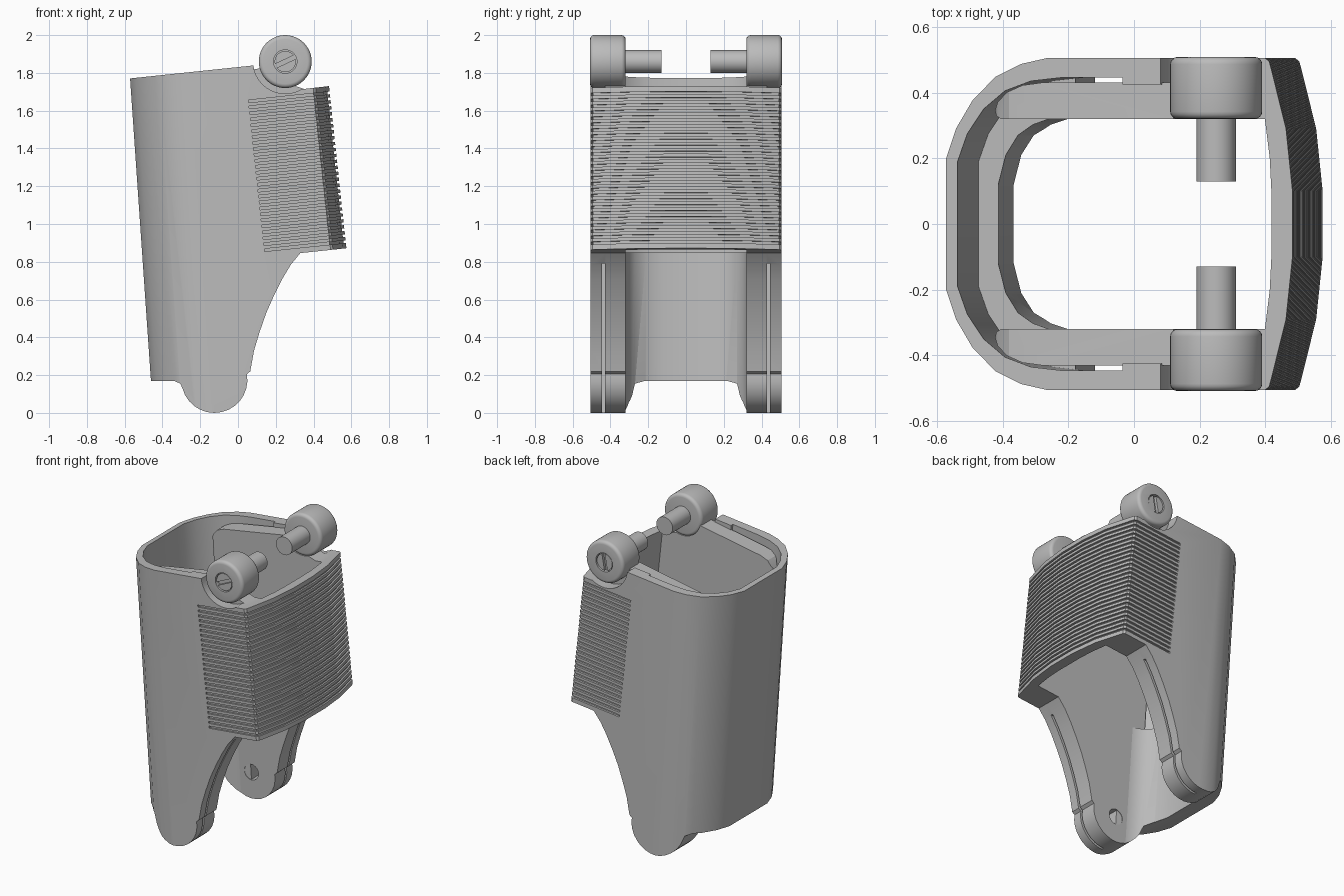
import bpy, bmesh, math
from mathutils import Matrix

if "Cube" in bpy.data.objects:
    bpy.data.objects.remove(bpy.data.objects["Cube"])

grey = bpy.data.materials.new("plain_grey")
grey.use_nodes = True
grey.diffuse_color = (0.5, 0.5, 0.5, 1)
grey.node_tree.nodes["Principled BSDF"].inputs["Base Color"].default_value = (0.5, 0.5, 0.5, 1)

REF_Z = 1.75          # height at which plan outlines are given
LEAN_BACK, LEAN_GRIP, SLOPE = 0.069, 0.107, 0.105


def to_object(name, bm):
    bmesh.ops.recalc_face_normals(bm, faces=bm.faces)
    mesh = bpy.data.meshes.new(name)
    bm.to_mesh(mesh)
    bm.free()
    ob = bpy.data.objects.new(name, mesh)
    bpy.context.collection.objects.link(ob)
    mesh.materials.append(grey)
    return ob


def add_prism(bm, bottom, top):
    a = [bm.verts.new(p) for p in bottom]
    b = [bm.verts.new(p) for p in top]
    bm.faces.new(a)
    bm.faces.new(b)
    for i in range(len(a)):
        j = (i + 1) % len(a)
        bm.faces.new((a[i], a[j], b[j], b[i]))


def lean(x, y, z):
    """Shift a plan point along the leaning axis of the body."""
    k = LEAN_BACK if x < 0 else LEAN_GRIP
    return (x - k * (z - REF_Z), y, z)


def plan_prism(name, plan, z0, z1):
    bm = bmesh.new()
    add_prism(bm, [lean(x, y, z0) for x, y in plan], [lean(x, y, z1) for x, y in plan])
    return to_object(name, bm)


def side_prism(name, profile, y0=-1, y1=1):
    bm = bmesh.new()
    add_prism(bm, [(x, y0, z) for x, z in profile], [(x, y1, z) for x, z in profile])
    return to_object(name, bm)


def cylinder(name, x, z, r, y0, y1, segments=40):
    bm = bmesh.new()
    bmesh.ops.create_cone(bm, cap_ends=True, segments=segments, radius1=r, radius2=r,
                          depth=abs(y1 - y0),
                          matrix=Matrix.Translation((x, (y0 + y1) / 2, z))
                          @ Matrix.Rotation(math.pi / 2, 4, 'X'))
    return to_object(name, bm)


def box(name, lo, hi):
    return side_prism(name, [(lo[0], lo[2]), (hi[0], lo[2]), (hi[0], hi[2]), (lo[0], hi[2])],
                      lo[1], hi[1])


def apply_mods(ob):
    bpy.context.view_layer.objects.active = ob
    for m in list(ob.modifiers):
        bpy.ops.object.modifier_apply(modifier=m.name)


def cut(ob, cutter, operation='DIFFERENCE'):
    m = ob.modifiers.new("cut", 'BOOLEAN')
    m.operation, m.solver, m.object = operation, 'EXACT', cutter
    apply_mods(ob)
    bpy.data.objects.remove(cutter)


def sym(half):
    return half + [(x, -y) for x, y in reversed(half)]


def arc(cx, cz, r, a0, a1, n):
    return [(cx + r * math.cos(math.radians(a0 + (a1 - a0) * i / n)),
             cz + r * math.sin(math.radians(a0 + (a1 - a0) * i / n))) for i in range(n + 1)]


# Side outlines: shared lower edge with the curved tongue
PX, PZ = 0.25, 1.86
lower = [(0.7, 0.885), (0.33, 0.846), (0.28, 0.785), (0.235, 0.71), (0.19, 0.62), (0.15, 0.53),
         (0.115, 0.43), (0.085, 0.33), (0.065, 0.22)]
lower += arc(-0.125, 0.175, 0.175, 10, -165, 14)
lower += [(-0.305, 0.155), (-0.34, 0.17), (-0.7, 0.165)]
right_top = [(0.35, 1.715), (0.7, 1.755)]
shell_side = lower + [(-0.7, 1.757)] + arc(PX, PZ, 0.17, 187, 302, 14) + right_top
plate_side = lower + [(-0.45, 1.2), (-0.43, 1.62), (-0.415, 1.68), (-0.38, 1.725), (-0.33, 1.745)]
plate_side += arc(PX, PZ, 0.135, 195, 290, 12) + right_top

# Outer shell: rounded back, straight sides, bowed front
outer = sym([(0.48, 0.1), (0.46, 0.29), (0.415, 0.47), (0.408, 0.495), (0.395, 0.505),
             (-0.26, 0.505), (-0.34, 0.487), (-0.42, 0.447), (-0.49, 0.375), (-0.54, 0.29),
             (-0.57, 0.2)])
cavity = sym([(0.415, 0.1), (0.41, 0.2), (0.395, 0.32), (0.38, 0.425), (-0.03, 0.425),
              (-0.03, 0.445), (-0.22, 0.445), (-0.31, 0.435), (-0.39, 0.405), (-0.455, 0.35),
              (-0.505, 0.275), (-0.535, 0.19)])
shell = plan_prism("outer_shell", outer, -0.1, 2.1)
cut(shell, plan_prism("cavity_cutter", cavity, -0.2, 2.2))
cut(shell, side_prism("side_cutter", shell_side), 'INTERSECT')
for s in (-1, 1):
    ys = sorted((s * 0.40, s * 0.445))
    cut(shell, box("slot_cutter", (-0.2, ys[0], -0.2), (0.6, ys[1], 0.79)))

# Grip grooves wrapped around the front
groove = sym([(0.463, 0.1), (0.444, 0.285), (0.401, 0.46), (0.39, 0.492), (0.045, 0.492),
              (0.038, 0.53), (0.45, 0.53), (0.52, 0.46), (0.56, 0.1)][::-1])
bm = bmesh.new()
inner_path = [(0.463, 0.1), (0.444, 0.285), (0.401, 0.46), (0.39, 0.492), (0.045, 0.492)]
outer_path = [(0.56, 0.1), (0.52, 0.46), (0.45, 0.53), (0.045, 0.53)]
groove = sym(inner_path[::-1]) + sym(outer_path[::-1])[::-1]
for i in range(26):
    z = 1.65 - 0.0315 * i
    rings = []
    for dz in (-0.007, 0.007):
        pts = [lean(x, y, z + dz) for x, y in groove]
        rings.append([(x, y, h + SLOPE * (px - 0.055)) for (x, y, h), (px, _) in zip(pts, groove)])
    add_prism(bm, *rings)
cut(shell, to_object("groove_cutter", bm))

# Thicker lower lining of the back wall
lining_out = sym([(-0.24, 0.45), (-0.3, 0.45), (-0.39, 0.42), (-0.46, 0.365), (-0.515, 0.285),
                  (-0.55, 0.19)])
lining_in = sym([(-0.24, 0.325), (-0.32, 0.32), (-0.37, 0.302), (-0.415, 0.27), (-0.452, 0.21),
                 (-0.475, 0.12)])
lining = plan_prism("lower_lining", lining_out + lining_in[::-1], -0.1, 0.85)
cut(lining, side_prism("side_cutter", shell_side), 'INTERSECT')
parts = [shell, lining]

# Mirrored parts: inner plates, hinge barrels, pins and screws
plate_plan = [(0.4, 0.32), (0.39, 0.43), (-0.28, 0.43), (-0.34, 0.422), (-0.39, 0.4),
              (-0.42, 0.37), (-0.43, 0.345), (-0.425, 0.33), (-0.41, 0.32)]
for s, side, angle in ((-1, "front", 25), (1, "rear", 80)):
    plate = plan_prism(side + "_inner_plate", [(x, s * y) for x, y in plate_plan], -0.1, 2.1)
    cut(plate, side_prism("side_cutter", plate_side), 'INTERSECT')
    cut(plate, cylinder("hole_cutter", -0.125, 0.175, 0.052, s * 0.28, s * 0.42))

    barrel = cylinder(side + "_hinge_barrel", PX, PZ, 0.14, s * 0.32, s * 0.508, 48)
    bev = barrel.modifiers.new("round", 'BEVEL')
    bev.width, bev.segments, bev.limit_method = 0.022, 4, 'ANGLE'
    apply_mods(barrel)
    cut(barrel, cylinder("recess_cutter", PX, PZ, 0.062, s * 0.48, s * 0.6))

    screw = cylinder(side + "_screw_head", PX, PZ, 0.056, s * 0.47, s * 0.503)
    slot = box("slot_cutter", (-0.1, -0.02, -0.011), (0.1, 0.02, 0.011))
    slot.data.transform(Matrix.Translation((PX, s * 0.505, PZ))
                        @ Matrix.Rotation(-math.radians(angle), 4, 'Y'))
    cut(screw, slot)

    pin = cylinder(side + "_hinge_pin", PX, PZ, 0.06, s * 0.13, s * 0.33)
    parts += [plate, barrel, screw, pin]

# Shading
bpy.ops.object.select_all(action='DESELECT')
for ob in parts:
    ob.select_set(True)
bpy.context.view_layer.objects.active = shell
bpy.ops.object.shade_smooth_by_angle(angle=math.radians(30))
